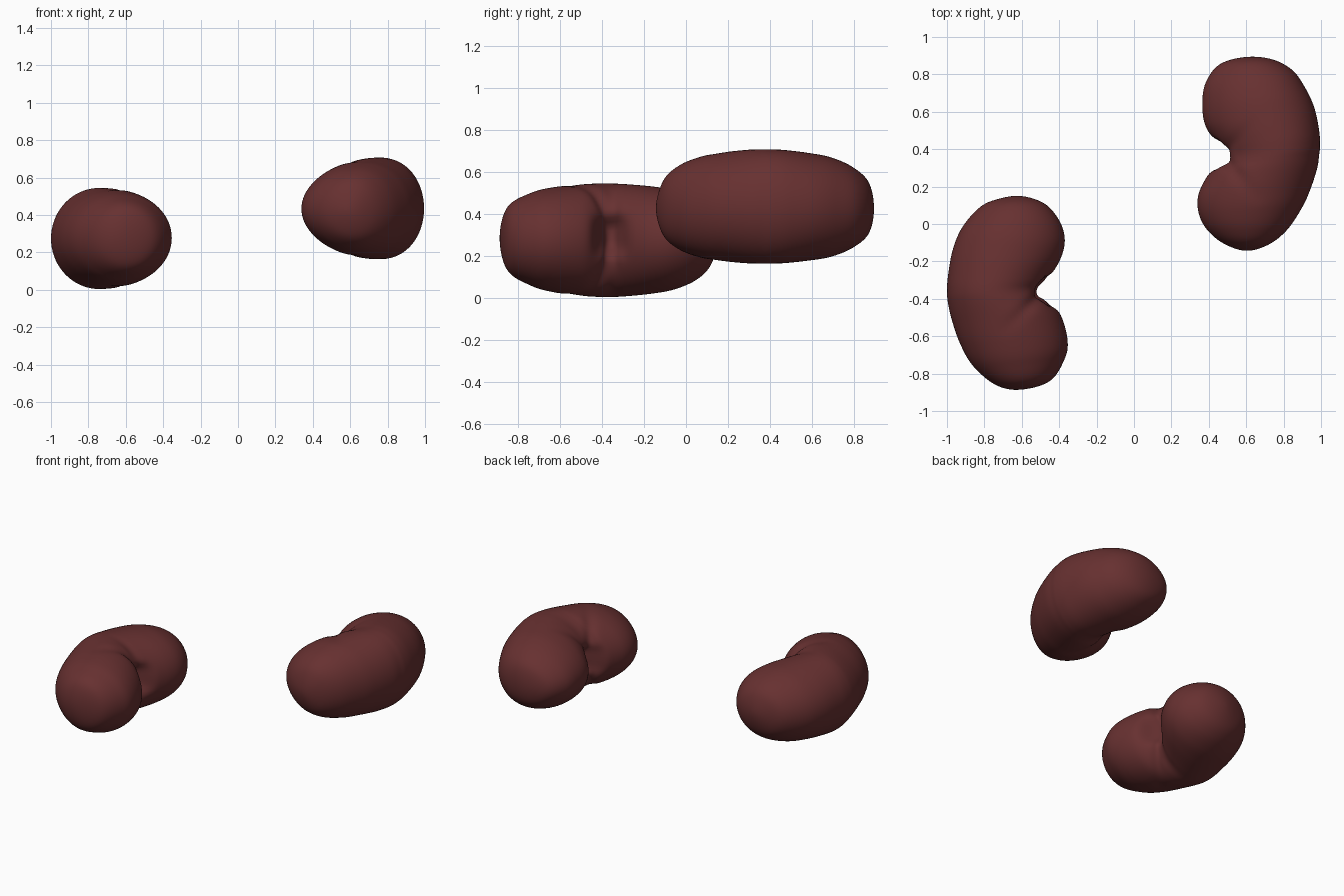
import bpy, bmesh, math
from mathutils import Vector

if "Cube" in bpy.data.objects:
    bpy.data.objects.remove(bpy.data.objects["Cube"])

mat = bpy.data.materials.new("dark red brown")
mat.diffuse_color = (0.135, 0.030, 0.030, 1)
mat.use_nodes = True
mat.node_tree.nodes["Principled BSDF"].inputs["Base Color"].default_value = mat.diffuse_color

RING, STEPS = 72, 10

# Stations: inner x, inner y, outer x, outer y, half height (poles have inner = outer)
LEFT = [(-.61, -.886, -.61, -.886, 0), (-.45, -.84, -.74, -.86, .15),
        (-.37, -.72, -.86, -.76, .22), (-.355, -.62, -.93, -.64, .25),
        (-.39, -.49, -.975, -.51, .265), (-.455, -.405, -.995, -.42, .27),
        (-.485, -.35, -1, -.36, .27), (-.455, -.295, -.995, -.28, .267),
        (-.39, -.18, -.97, -.14, .255), (-.37, -.08, -.92, -.02, .235),
        (-.40, .02, -.83, .085, .19), (-.48, .11, -.74, .13, .12),
        (-.61, .15, -.61, .15, 0)]
RIGHT = [(.60, -.143, .60, -.143, 0), (.48, -.105, .72, -.11, .13),
         (.39, -.03, .82, -.03, .20), (.345, .06, .90, .09, .24),
         (.345, .16, .945, .19, .257), (.40, .27, .98, .30, .268),
         (.45, .325, .99, .37, .27), (.465, .37, .995, .42, .27),
         (.445, .42, .99, .50, .268), (.38, .53, .965, .62, .255),
         (.365, .65, .92, .72, .235), (.385, .76, .85, .82, .19),
         (.46, .855, .74, .88, .12), (.60, .893, .60, .893, 0)]


def catmull(a, b, c, d, t):
    return [0.5 * (2 * q + (r - p) * t + (2 * p - 5 * q + 4 * r - s) * t * t
                   + (3 * q - p - 3 * r + s) * t ** 3) for p, q, r, s in zip(a, b, c, d)]


def swap(s):
    # Virtual station past a pole keeps the outline smooth around the tip
    return (s[2], s[3], s[0], s[1], -s[4])


def bean(name, stations, z_mid, z_end, taper, hilum, crease_ends, side):
    pts = [swap(stations[1])] + stations + [swap(stations[-2])]
    n = len(stations)
    bm = bmesh.new()
    rings = []
    for i in range(n - 1):
        for k in range(STEPS):
            if i == k == 0:
                continue
            u = (i + k / STEPS) / (n - 1)
            ix, iy, ox, oy, h = catmull(*pts[i:i + 4], k / STEPS)
            zc = z_mid + (z_end - z_mid) * (2 * u - 1) ** 2
            ring = []
            for j in range(RING):
                a = math.tau * j / RING
                w = 0.5 + 0.5 * math.cos(a)          # 1 on the inner side
                z = zc + h * math.sin(a) * (1 - taper * math.cos(a))
                ring.append(bm.verts.new((ox + (ix - ox) * w, oy + (iy - oy) * w, z)))
            rings.append(ring)
    for r, s in zip(rings, rings[1:]):
        for j in range(RING):
            k = (j + 1) % RING
            bm.faces.new((r[j], r[k], s[k], s[j]))
    for ring, st, u in ((rings[0], stations[0], 0), (rings[-1], stations[-1], 1)):
        tip = bm.verts.new((st[0], st[1], z_end))
        for j in range(RING):
            bm.faces.new((ring[j], ring[(j + 1) % RING], tip))
    bmesh.ops.recalc_face_normals(bm, faces=bm.faces)
    bm.normal_update()

    # Shallow creases running out from the hilum, and the pocket in the hilum
    moves = []
    h2 = Vector(hilum[:2])
    for v in bm.verts:
        p = v.co.to_2d()
        off = Vector()
        for ex, ey, depth in crease_ends:
            d = Vector((ex, ey)) - h2
            t = max(0, min(1, (p - h2).dot(d) / d.length_squared))
            dist = (p - h2 - d * t).length
            off -= v.normal * depth * (1 - t) * math.exp(-(dist / .03) ** 2)
        ry = (v.co.y - hilum[1]) / .075
        rz = (v.co.z - hilum[2]) / .085
        rx = (v.co.x - hilum[0]) / .10
        off.x += side * .07 * math.exp(-(ry ** 4 + rz ** 4 + rx ** 4))
        moves.append((v, off))
    for v, off in moves:
        v.co += off
    bmesh.ops.smooth_vert(bm, verts=bm.verts, factor=0.5, use_axis_x=True,
                          use_axis_y=True, use_axis_z=True)
    me = bpy.data.meshes.new(name)
    bm.to_mesh(me)
    bm.free()
    me.materials.append(mat)
    for f in me.polygons:
        f.use_smooth = True
    ob = bpy.data.objects.new(name, me)
    bpy.context.collection.objects.link(ob)


# Left bean, hollow facing +x
bean("left_kidney", LEFT, .274, .285, 0.0, (-.485, -.36, .295),
     [(-.72, -.60, .022)], -1)
# Right bean, raised and facing -x
bean("right_kidney", RIGHT, .435, .425, 0.12, (.465, .37, .43),
     [(.68, .10, .022), (.66, .58, .012)], 1)
